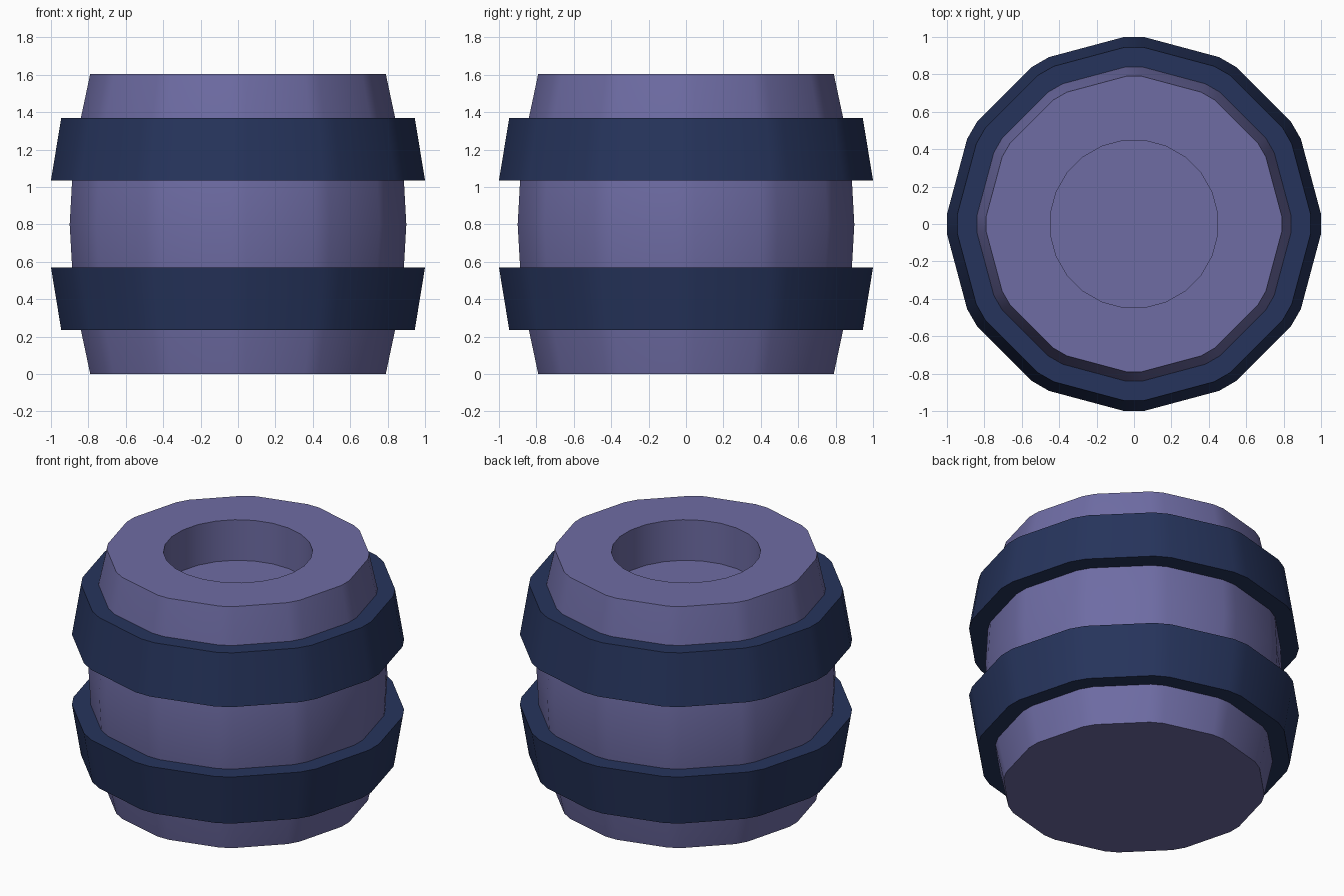
import bpy, bmesh, math

if "Cube" in bpy.data.objects:
    bpy.data.objects.remove(bpy.data.objects["Cube"])

# Flat colours
def material(name, rgb):
    m = bpy.data.materials.new(name)
    m.diffuse_color = (*rgb, 1)
    m.use_nodes = True
    m.node_tree.nodes["Principled BSDF"].inputs["Base Color"].default_value = m.diffuse_color
    return m

PURPLE = material("dusty purple", (0.156, 0.150, 0.371))
NAVY = material("navy blue", (0.0194, 0.0343, 0.107))

# Ring outlines: a 12-gon with clipped corners, and an even 24-gon
def ring_points(r, half_angle):
    pts = []
    for k in range(12):
        for s in (-1, 1):
            a = math.radians(30 * k + s * half_angle)
            pts.append((r * math.cos(a), r * math.sin(a)))
    return pts

def clipped(r):
    return ring_points(r / math.cos(math.radians(3)), 3)

def circle(r):
    return ring_points(r, 7.5)

# Skin a stack of (outline, z) rings; close with caps or as a loop
def loft(name, rings, mat, loop=False):
    bm = bmesh.new()
    rows = [[bm.verts.new((x, y, z)) for x, y in pts] for pts, z in rings]
    pairs = list(zip(rows, rows[1:]))
    if loop:
        pairs.append((rows[-1], rows[0]))
    else:
        bm.faces.new(rows[0][::-1])
        bm.faces.new(rows[-1])
    for a, b in pairs:
        for i in range(24):
            j = (i + 1) % 24
            bm.faces.new((a[i], a[j], b[j], b[i]))
    bmesh.ops.recalc_face_normals(bm, faces=bm.faces)
    me = bpy.data.meshes.new(name)
    bm.to_mesh(me)
    bm.free()
    me.materials.append(mat)
    ob = bpy.data.objects.new(name, me)
    bpy.context.collection.objects.link(ob)
    bpy.ops.object.select_all(action='DESELECT')
    ob.select_set(True)
    bpy.context.view_layer.objects.active = ob
    bpy.ops.object.shade_smooth_by_angle(angle=math.radians(30))
    return ob

# Bulging barrel with a round recess in the top
profile = [(0.79, 0), (0.84, 0.235), (0.887, 0.57), (0.90, 0.8),
           (0.887, 1.035), (0.84, 1.37), (0.79, 1.605)]
body = [(clipped(r), z) for r, z in profile]
loft("barrel_body", body + [(circle(0.45), 1.605), (circle(0.45), 1.335)], PURPLE)

# Two tapered hoops, mirrored about the middle
for name, flip in (("lower_hoop", False), ("upper_hoop", True)):
    hoop = [(0.945, 0.235), (1.0, 0.57), (0.87, 0.57), (0.825, 0.235)]
    loft(name, [(clipped(r), 1.605 - z if flip else z) for r, z in hoop], NAVY, loop=True)
